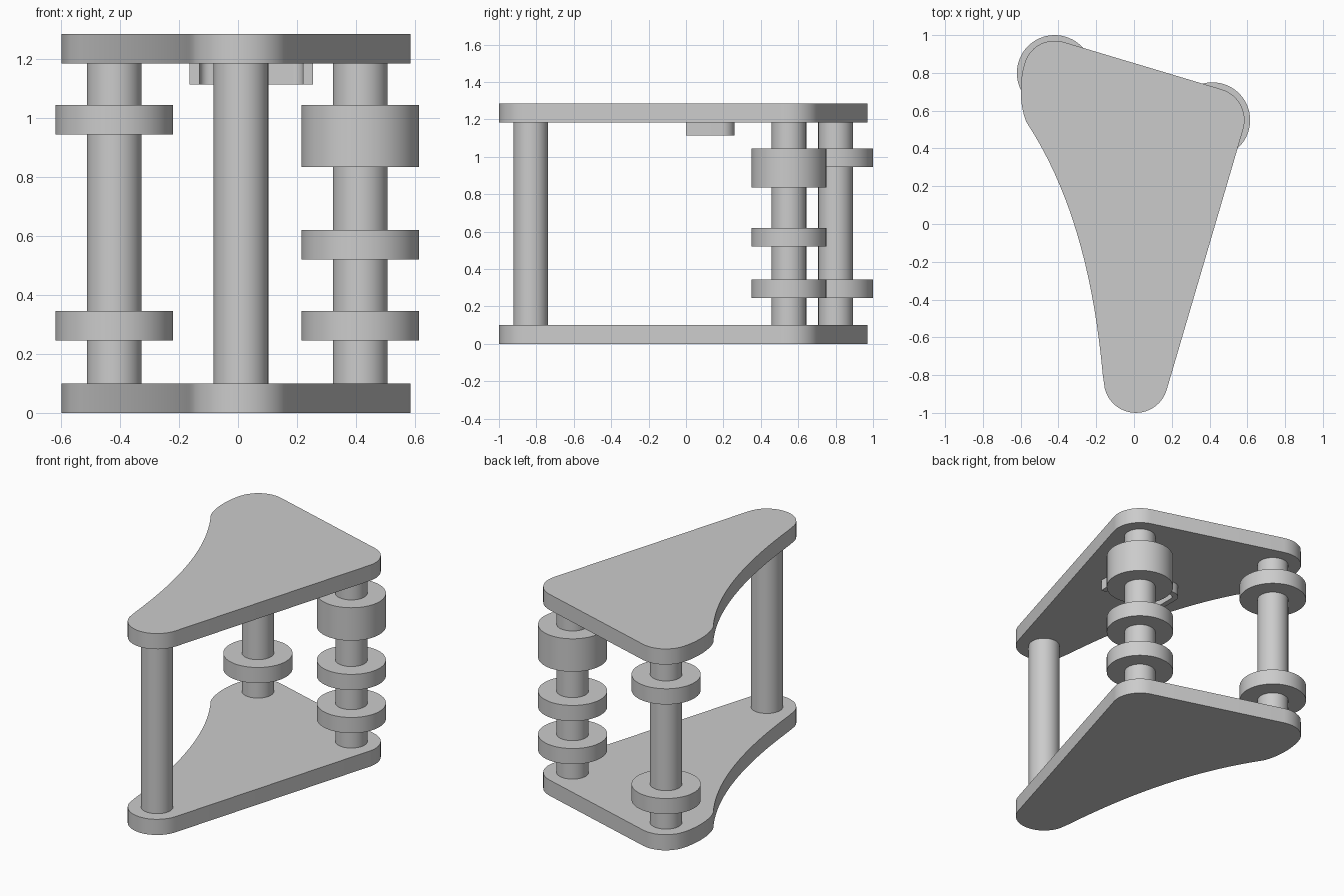
import bpy, bmesh, math
from mathutils import Vector
from mathutils.geometry import interpolate_bezier

old = bpy.data.objects.get("Cube")
if old:
    bpy.data.objects.remove(old, do_unlink=True)

# One plain grey material
grey = bpy.data.materials.new("plain grey")
grey.use_nodes = True
colour = (0.6, 0.6, 0.6, 1)
grey.diffuse_color = colour
grey.node_tree.nodes["Principled BSDF"].inputs["Base Color"].default_value = colour


def prism(name, outline, bottom, top):
    """Extrude a flat outline into a solid between two heights."""
    bm = bmesh.new()
    face = bm.faces.new([bm.verts.new((x, y, bottom)) for x, y in outline])
    up = bmesh.ops.extrude_face_region(bm, geom=[face])["geom"]
    moved = [v for v in up if isinstance(v, bmesh.types.BMVert)]
    bmesh.ops.translate(bm, verts=moved, vec=(0, 0, top - bottom))
    bmesh.ops.recalc_face_normals(bm, faces=bm.faces)
    mesh = bpy.data.meshes.new(name)
    bm.to_mesh(mesh)
    bm.free()
    mesh.materials.append(grey)
    obj = bpy.data.objects.new(name, mesh)
    bpy.context.collection.objects.link(obj)
    bpy.ops.object.select_all(action='DESELECT')
    obj.select_set(True)
    bpy.context.view_layer.objects.active = obj
    bpy.ops.object.shade_smooth_by_angle(angle=math.radians(30))
    return obj


def arc(centre, radius, start, end, steps=16):
    angles = [math.radians(start + (end - start) * i / steps) for i in range(steps + 1)]
    return [(centre[0] + radius * math.cos(a), centre[1] + radius * math.sin(a)) for a in angles]


def bezier(*points, steps=20):
    curve = interpolate_bezier(*[Vector((*p, 0)) for p in points], steps)
    return [(p.x, p.y) for p in curve]


def cylinder(name, centre, radius, bottom, top):
    prism(name, arc(centre, radius, 0, 354.375, 63), bottom, top)


front, left, right = (0.01, -0.83), (0.415, 0.55), (-0.42, 0.80)

# Plates: rounded triangle with one hollow side
outline = arc(front, 0.17, -165, -16)
outline += arc(left, 0.17, -16, 73)
outline += arc(right, 0.17, 73, 130, 8)
outline += bezier((-0.56, 0.895), (-0.60, 0.83), (-0.62, 0.66), (-0.57, 0.54), steps=12)
outline += bezier((-0.57, 0.54), (-0.36, 0.22), (-0.22, -0.20), (-0.165, -0.80))[1:]
prism("bottom_plate", outline, 0, 0.1)
prism("top_plate", outline, 1.185, 1.285)

# Columns
for name, centre in (("front", front), ("back_left", left), ("back_right", right)):
    cylinder(name + "_column", centre, 0.093, 0.1, 1.185)

# Collars around the back columns
for side, centre, spans in (
    ("right", right, ((0.245, 0.345), (0.945, 1.045))),
    ("left", left, ((0.245, 0.345), (0.52, 0.62), (0.835, 1.045))),
):
    for i, (low, high) in enumerate(spans):
        cylinder(f"{side}_collar_{i + 1}", centre, 0.2, low, high)

# Thin bracket under the top plate, open to the front
x0, x1, y1, wall, bend = -0.165, 0.255, 0.26, 0.035, 0.07
corners = ((x1 - bend, y1 - bend), (x0 + bend, y1 - bend))
outer = [(x1, 0)] + arc(corners[0], bend, 0, 90, 8) + arc(corners[1], bend, 90, 180, 8) + [(x0, 0)]
inner = [(x0 + wall, 0)] + arc(corners[1], bend - wall, 180, 90, 8)
inner += arc(corners[0], bend - wall, 90, 0, 8) + [(x1 - wall, 0)]
prism("hanging_bracket", outer + inner, 1.115, 1.185)
